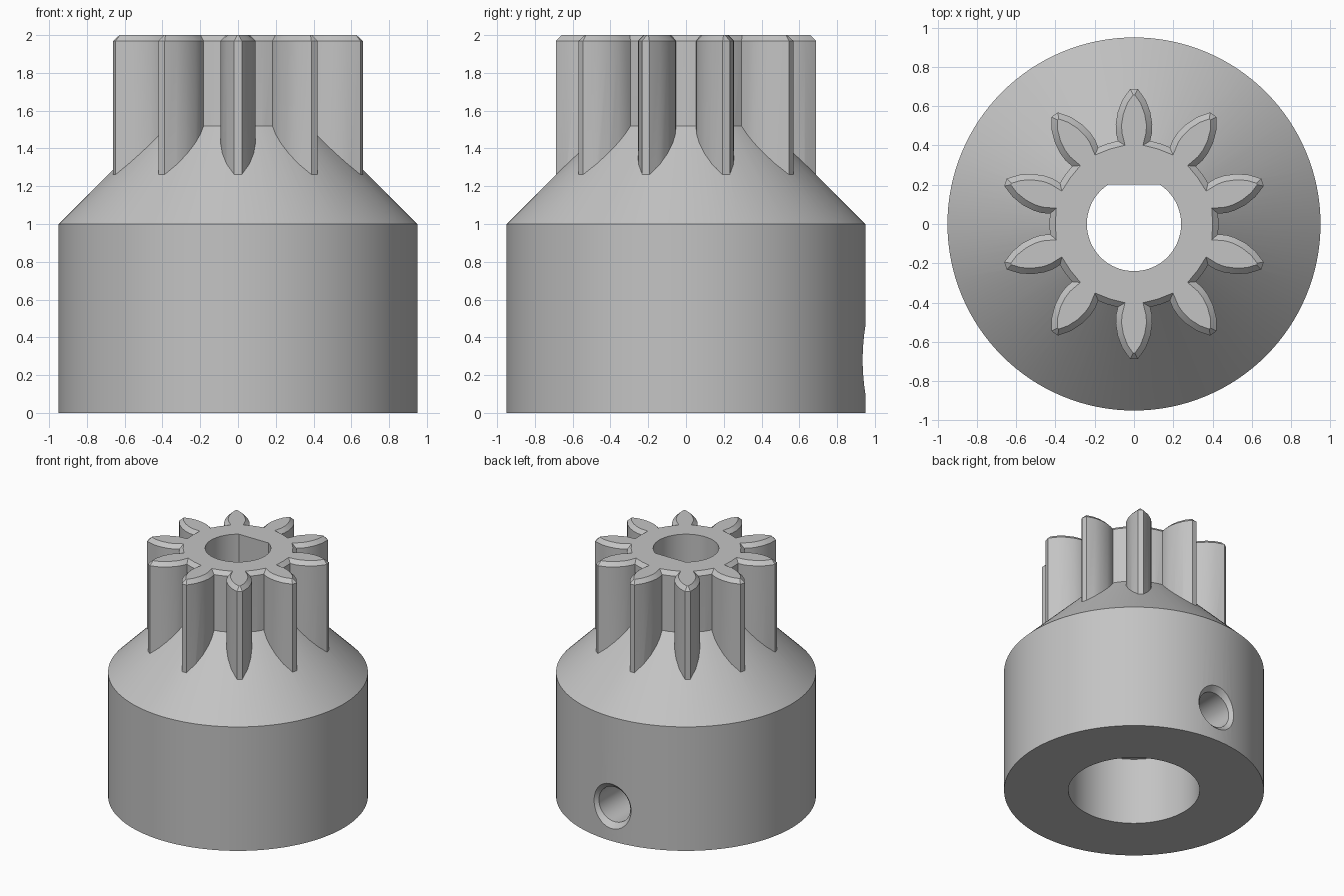
import bpy
import bmesh
from math import pi, sin, cos, sqrt, atan2
from mathutils import Matrix, Vector

if "Cube" in bpy.data.objects:
    bpy.data.objects.remove(bpy.data.objects["Cube"], do_unlink=True)

TEETH = 10
CHAMFER = 0.03

grey = bpy.data.materials.new("plain grey")
grey.use_nodes = True
grey.diffuse_color = (0.55, 0.55, 0.55, 1)
grey.node_tree.nodes["Principled BSDF"].inputs["Base Color"].default_value = (0.55, 0.55, 0.55, 1)


def finish(bm, name):
    bmesh.ops.recalc_face_normals(bm, faces=bm.faces)
    mesh = bpy.data.meshes.new(name)
    bm.to_mesh(mesh)
    bm.free()
    mesh.materials.append(grey)
    obj = bpy.data.objects.new(name, mesh)
    bpy.context.collection.objects.link(obj)
    return obj


def loft(name, rings):
    """Closed solid through rings with equal point counts."""
    bm = bmesh.new()
    loops = [[bm.verts.new(p) for p in ring] for ring in rings]
    for a, b in zip(loops, loops[1:]):
        for i in range(len(a)):
            j = (i + 1) % len(a)
            bm.faces.new((a[i], a[j], b[j], b[i]))
    bm.faces.new(loops[0])
    bm.faces.new(loops[-1])
    return finish(bm, name)


def circle(r, z, n=96):
    return [(r * cos(2 * pi * i / n), r * sin(2 * pi * i / n), z) for i in range(n)]


def lathe(name, profile, n=96):
    return loft(name, [circle(r, z, n) for r, z in profile])


def boolean(target, tool, operation):
    """Apply the boolean and discard the tool."""
    tool.hide_render = True
    mod = target.modifiers.new(operation.lower(), "BOOLEAN")
    mod.operation = operation
    mod.solver = "EXACT"
    mod.object = tool
    graph = bpy.context.evaluated_depsgraph_get()
    mesh = bpy.data.meshes.new_from_object(target.evaluated_get(graph))
    target.modifiers.clear()
    target.data = mesh
    bpy.data.objects.remove(tool, do_unlink=True)


# Hub with conical shoulder
pinion = lathe("pinion", [(0.95, 0), (0.95, 1), (0.42, 1.53)], 128)

# Gear outline: half a tooth (half width, radius), mirrored and repeated
flank = [(0.082, 0.423), (0.092, 0.465), (0.093, 0.51), (0.083, 0.57),
         (0.06, 0.63), (0.02, 0.688)]
tooth = [Vector((w, r, 0)) for w, r in flank]
tooth += [Vector((-w, r, 0)) for w, r in reversed(flank)]
root = Vector((0, 0.431, 0))
tooth.append(Matrix.Rotation(pi / TEETH, 3, "Z") @ root)

bm = bmesh.new()
outline = []
for k in range(TEETH):
    turn = Matrix.Rotation(2 * pi * k / TEETH, 3, "Z")
    outline += [bm.verts.new(turn @ p + Vector((0, 0, 1.1))) for p in tooth]
base = bm.faces.new(outline)
grown = bmesh.ops.extrude_face_region(bm, geom=[base], use_keep_orig=True)["geom"]
for v in grown:
    if isinstance(v, bmesh.types.BMVert):
        v.co.z = 2 - CHAMFER
bmesh.ops.recalc_face_normals(bm, faces=bm.faces)
top = next(f for f in bm.faces if len(f.verts) > 4 and f.calc_center_median().z > 1.5)
bmesh.ops.inset_region(bm, faces=[top], thickness=CHAMFER, use_even_offset=True)
for v in top.verts:
    v.co.z = 2
boolean(pinion, finish(bm, "gear"), "UNION")

# Counterbore from below
boolean(pinion, lathe("counterbore", [(0.48, -0.1), (0.48, 0.54)]), "DIFFERENCE")

# Flat-sided shaft bore
r, flat = 0.24, 0.2
start = atan2(flat, -sqrt(r * r - flat * flat))
sweep = 2 * pi - 2 * (start - pi / 2)
angles = [start + sweep * i / 64 for i in range(65)]
boolean(pinion, loft("shaft_bore", [[(r * cos(a), r * sin(a), z) for a in angles]
                                    for z in (0.4, 2.2)]), "DIFFERENCE")

# Countersunk set screw hole through the back wall
hole = lathe("screw_hole", [(0.14, 0.2), (0.14, 0.91), (0.2, 0.97), (0.2, 1.1)], 48)
hole.data.transform(Matrix.Translation((0, 0, 0.28)) @ Matrix.Rotation(-pi / 2, 4, "X"))
boolean(pinion, hole, "DIFFERENCE")

# Smooth curved walls, sharp edges
bpy.ops.object.select_all(action="DESELECT")
pinion.select_set(True)
bpy.context.view_layer.objects.active = pinion
bpy.ops.object.shade_smooth_by_angle(angle=pi / 6)
